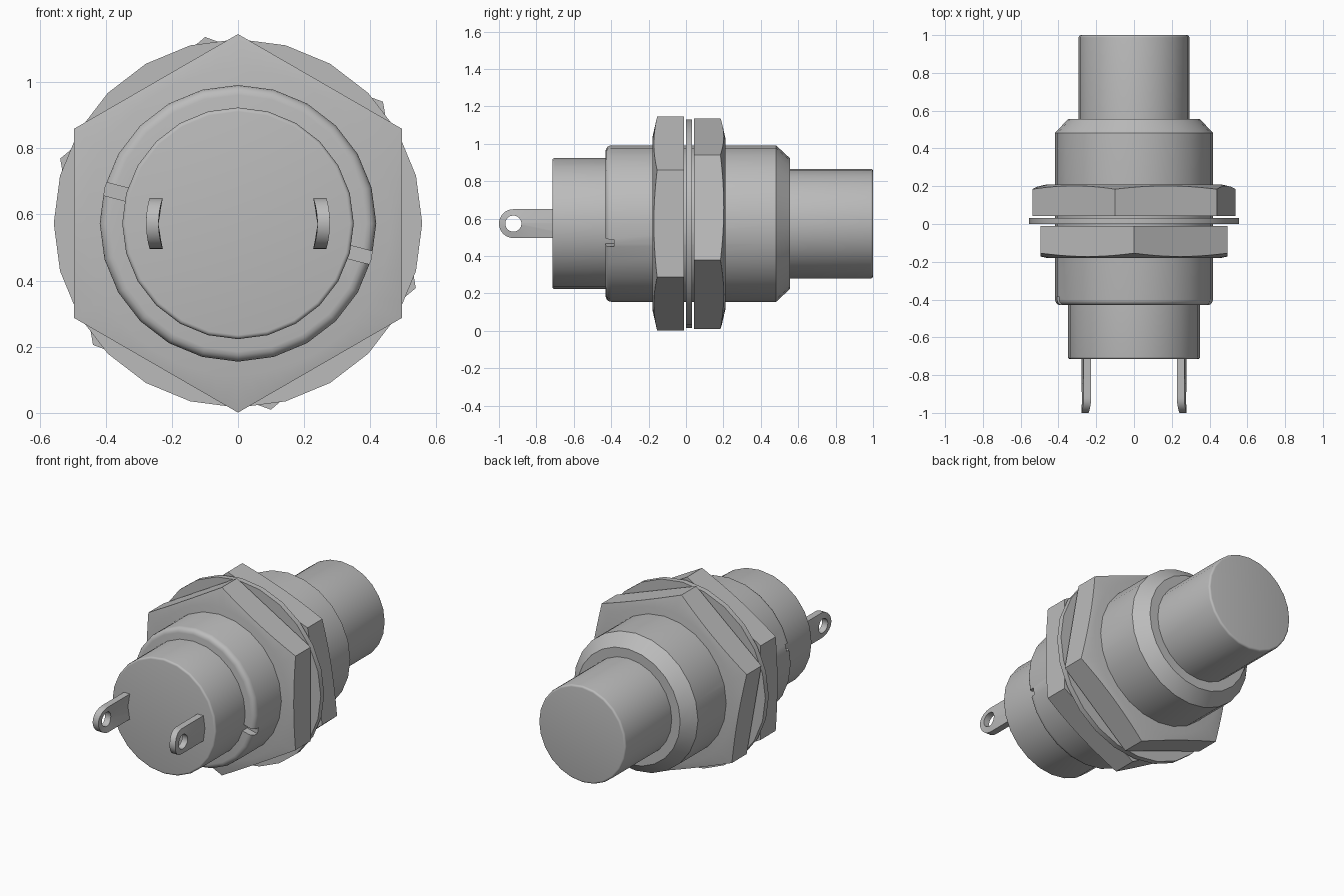
import bpy, bmesh, math

AXIS_Z = 0.573

cube = bpy.data.objects.get("Cube")
if cube:
    bpy.data.objects.remove(cube, do_unlink=True)

metal = bpy.data.materials.new("grey_metal")
metal.use_nodes = True
metal.diffuse_color = (0.5, 0.5, 0.5, 1)
metal.node_tree.nodes["Principled BSDF"].inputs["Base Color"].default_value = (0.5, 0.5, 0.5, 1)


def finish(name, bm):
    bmesh.ops.recalc_face_normals(bm, faces=bm.faces)
    mesh = bpy.data.meshes.new(name)
    bm.to_mesh(mesh)
    bm.free()
    mesh.materials.append(metal)
    obj = bpy.data.objects.new(name, mesh)
    bpy.context.collection.objects.link(obj)
    return obj


def select(obj):
    bpy.ops.object.select_all(action='DESELECT')
    obj.select_set(True)
    bpy.context.view_layer.objects.active = obj


def smooth(obj, angle=32):
    select(obj)
    bpy.ops.object.shade_smooth_by_angle(angle=math.radians(angle))


def lathe(name, profile, sides=24, turn=0):
    """Closed solid turned around the long axis from (radius, y) points."""
    bm = bmesh.new()
    rings = []
    for r, y in profile:
        angles = [math.radians(turn) + math.tau * i / sides for i in range(sides)]
        rings.append([bm.verts.new((r * math.cos(a), y, AXIS_Z + r * math.sin(a))) for a in angles])
    for a, b in zip(rings, rings[1:]):
        for i in range(sides):
            j = (i + 1) % sides
            bm.faces.new((a[i], a[j], b[j], b[i]))
    bm.faces.new(rings[0])
    bm.faces.new(rings[-1])
    return finish(name, bm)


def rounded(r, y, size, side, steps=4):
    """Quarter-round rim points; side is -1 for a front rim, 1 for a back rim."""
    pts = []
    for i in range(steps + 1):
        a = math.pi / 2 * i / steps
        pts.append((r - size + size * math.sin(a), y - side * size * (1 - math.cos(a))))
    return pts if side < 0 else pts[::-1]


def boolean(obj, cutter, operation):
    mod = obj.modifiers.new("cut", 'BOOLEAN')
    mod.operation = operation
    mod.solver = 'EXACT'
    mod.object = cutter
    select(obj)
    bpy.ops.object.modifier_apply(modifier=mod.name)
    bpy.data.objects.remove(cutter, do_unlink=True)


# Turned parts: rear button, front cap, washer
smooth(lathe("push_button", [(0.293, 0.5)] + rounded(0.293, 1.0, 0.012, 1)))
smooth(lathe("rear_cap", rounded(0.35, -0.715, 0.012, -1) + [(0.35, -0.35)]))
smooth(lathe("washer", [(0.557, 0.0), (0.557, 0.033)]))

# Main barrel with two slots in its front rim
barrel = lathe("barrel", rounded(0.418, -0.43, 0.03, -1) + [(0.418, 0.482), (0.35, 0.555)])
for side in (-1, 1):
    bm = bmesh.new()
    bmesh.ops.create_cube(bm, size=1)
    bmesh.ops.scale(bm, verts=bm.verts, vec=(0.12, 0.06, 0.04))
    slot = finish("slot_cutter", bm)
    tilt = math.radians(-14.5)
    slot.location = (side * 0.4 * math.cos(tilt), -0.415, AXIS_Z + side * 0.4 * math.sin(tilt))
    slot.rotation_euler.y = -tilt
    slot.hide_render = True
    boolean(barrel, slot, 'DIFFERENCE')
smooth(barrel)


# Hexagon nuts, each with its outer end chamfered by a cone
def nut(name, inner, outer, turn):
    d = 1 if outer > inner else -1
    obj = lathe(name, [(0.572, inner), (0.572, outer + d * 0.05)], 6, turn)
    cone = lathe("nut_cutter", [(0.46, outer), (0.6, outer - d * 0.032), (0.6, inner - d * 0.1)], 72)
    cone.hide_render = True
    boolean(obj, cone, 'INTERSECT')
    smooth(obj, 30)


nut("front_nut", -0.01, -0.18, 30)
nut("back_nut", 0.043, 0.21, 40)


# Solder lugs: curved strips with a round end and an eyelet
def lug(name, side, sides=32):
    half, hole, eye_y = 0.077, 0.043, -0.923
    bm = bmesh.new()
    loops = []
    for radius in (0.24, 0.278):
        for kind in ("eyelet", "outline"):
            loop = []
            for i in range(sides):
                a = math.tau * i / sides
                c, s = math.cos(a), math.sin(a)
                dist = hole
                if kind == "outline":
                    reach = half / math.tan(math.tau / sides)
                    dist = half if c <= 0 else min(half / max(abs(s), 1e-6), reach / c)
                y, z = dist * c, dist * s
                x = side * math.sqrt(radius ** 2 - z ** 2)
                loop.append(bm.verts.new((x, eye_y + y, AXIS_Z + z)))
            loops.append(loop)
    in_hole, in_edge, out_hole, out_edge = loops
    for a, b in ((in_hole, in_edge), (in_edge, out_edge), (out_edge, out_hole), (out_hole, in_hole)):
        for i in range(sides):
            j = (i + 1) % sides
            bm.faces.new((a[i], a[j], b[j], b[i]))
    smooth(finish(name, bm))


lug("left_lug", 1)
lug("right_lug", -1)
